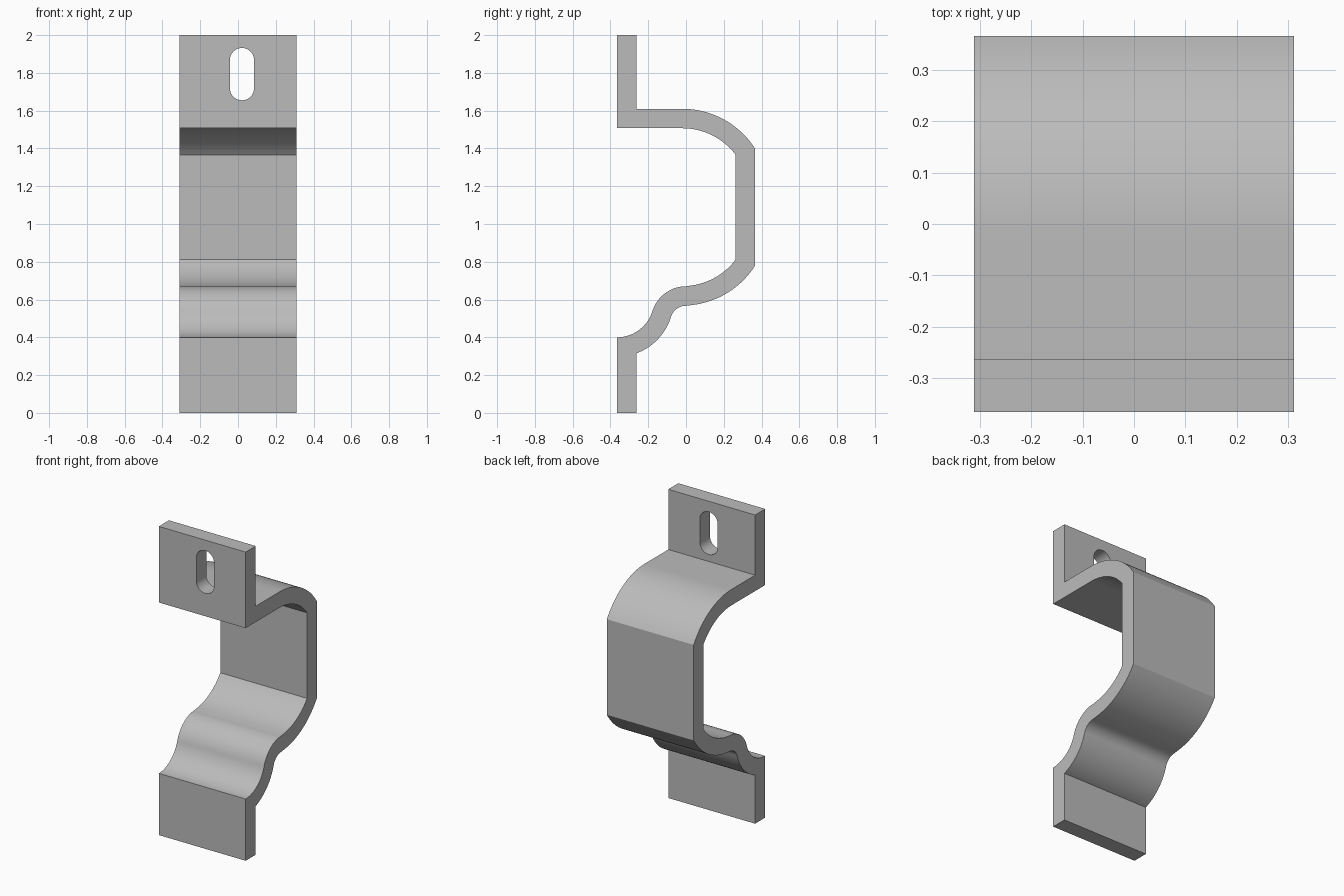
import bpy
import bmesh
from math import acos, asin, atan2, cos, hypot, pi, radians, sin

cube = bpy.data.objects.get("Cube")
if cube:
    bpy.data.objects.remove(cube)

HALF_W = 0.311
FRONT, BACK, T = -0.366, 0.366, 0.103


def arc(cy, cz, r, a0, a1, n=20):
    """Points along a circular arc in the side plane."""
    return [(cy + r * cos(a0 + (a1 - a0) * i / n),
             cz + r * sin(a0 + (a1 - a0) * i / n)) for i in range(n + 1)]


def extrude(name, points, axis, lo, hi):
    """Extrude a closed 2D outline along x or y."""
    bm = bmesh.new()
    place = (lambda a, b: (lo, a, b)) if axis == "x" else (lambda a, b: (a, lo, b))
    face = bm.faces.new([bm.verts.new(place(a, b)) for a, b in points])
    ext = bmesh.ops.extrude_face_region(bm, geom=[face])
    verts = [v for v in ext["geom"] if isinstance(v, bmesh.types.BMVert)]
    shift = (hi - lo, 0, 0) if axis == "x" else (0, hi - lo, 0)
    bmesh.ops.translate(bm, verts=verts, vec=shift)
    bmesh.ops.recalc_face_normals(bm, faces=bm.faces)
    mesh = bpy.data.meshes.new(name)
    bm.to_mesh(mesh)
    bm.free()
    obj = bpy.data.objects.new(name, mesh)
    bpy.context.collection.objects.link(obj)
    return obj


# Large bends of the bowed middle section
bend_y, R = -0.02, 0.458
r = R - T
top_z, low_z = 1.61 - R, 0.568 + R
in_end = acos((BACK - T - bend_y) / r)
out_end = acos((BACK - bend_y) / R)
start = asin(-bend_y / r)

# S-shaped lower foot: two tangent arcs
foot_z, foot_r = 0.597, 0.197
hump_z, hump_r = 0.484, 0.186
phi = atan2(hump_z - foot_z, -FRONT)
foot_R = hypot(FRONT, hump_z - foot_z) - hump_r + T
foot_end = -acos(T / foot_R)

inner = [(FRONT, 0)]
inner += arc(FRONT, foot_z, foot_r, -pi / 2, phi)
inner += arc(0, hump_z, hump_r, pi + phi, pi / 2)[1:]
inner += arc(bend_y, low_z, r, start - pi / 2, -in_end)[1:]
inner += arc(bend_y, top_z, r, in_end, pi / 2)
inner += [(FRONT, top_z + r), (FRONT, 2)]

outer = [(FRONT + T, 0)]
outer += arc(FRONT, foot_z, foot_R, foot_end, phi)
outer += arc(0, hump_z, hump_r - T, pi + phi, pi / 2)[1:]
outer += arc(bend_y, low_z, R, start - pi / 2, -out_end)[1:]
outer += arc(bend_y, top_z, R, out_end, pi / 2)
outer += [(FRONT + T, top_z + R), (FRONT + T, 2)]

strap = extrude("bent_strap", inner + outer[::-1], "x", -HALF_W, HALF_W)

# Slotted hole through the upper tab
slot_x, slot_r, slot_lo, slot_hi = 0.021, 0.064, 1.655, 1.932
slot = arc(slot_x, slot_hi - slot_r, slot_r, 0, pi)
slot += arc(slot_x, slot_lo + slot_r, slot_r, pi, 2 * pi)
cutter = extrude("slot_cutter", slot, "y", FRONT - 0.1, FRONT + T + 0.1)
cutter.hide_render = True

bpy.ops.object.select_all(action="DESELECT")
bpy.context.view_layer.objects.active = strap
strap.select_set(True)
cut = strap.modifiers.new("slot", "BOOLEAN")
cut.operation = "DIFFERENCE"
cut.solver = "EXACT"
cut.object = cutter
bpy.ops.object.modifier_apply(modifier=cut.name)
bpy.data.objects.remove(cutter)

# Plain grey metal
metal = bpy.data.materials.new("grey_metal")
metal.use_nodes = True
colour = (0.5, 0.5, 0.5, 1)
metal.diffuse_color = colour
metal.node_tree.nodes["Principled BSDF"].inputs["Base Color"].default_value = colour
strap.data.materials.clear()
strap.data.materials.append(metal)

bpy.ops.object.shade_smooth_by_angle(angle=radians(25))
